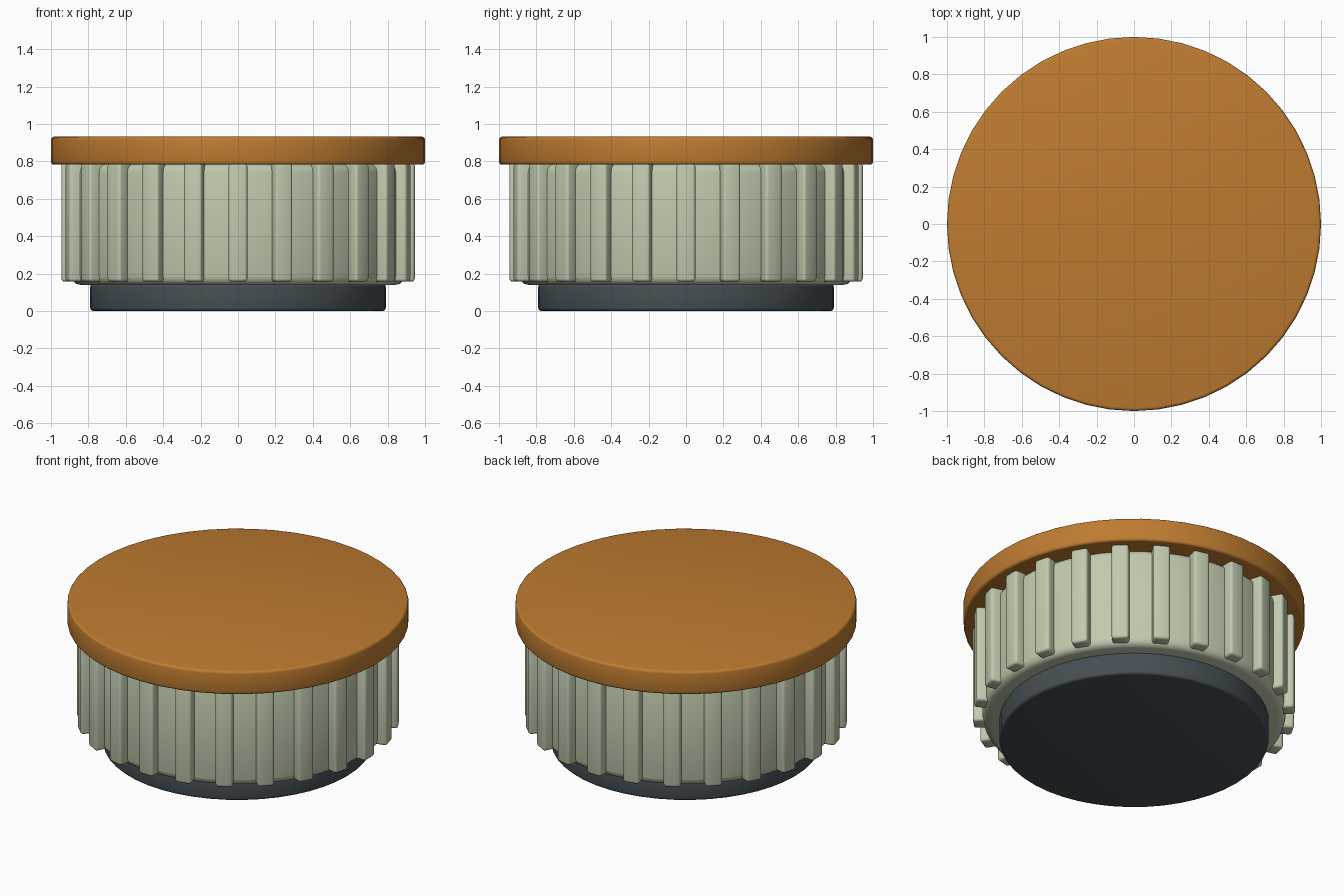
import bpy, math

if "Cube" in bpy.data.objects:
    bpy.data.objects.remove(bpy.data.objects["Cube"])


def material(name, rgb):
    m = bpy.data.materials.new(name)
    m.diffuse_color = (*rgb, 1)
    m.use_nodes = True
    m.node_tree.nodes["Principled BSDF"].inputs["Base Color"].default_value = m.diffuse_color
    return m


ORANGE = material("burnt_orange", (0.52, 0.20, 0.03))
GREEN = material("sage_green", (0.53, 0.59, 0.42))
DARK = material("dark_slate", (0.060, 0.078, 0.088))


def finish(ob, name, mat, bevel):
    """Name, colour, round the edges and smooth the surface."""
    ob.name = name
    ob.data.materials.append(mat)
    mod = ob.modifiers.new("rounded_edges", 'BEVEL')
    mod.width = bevel
    mod.segments = 3
    mod.limit_method = 'ANGLE'
    mod.angle_limit = math.radians(40)
    bpy.context.view_layer.objects.active = ob
    ob.select_set(True)
    bpy.ops.object.modifier_apply(modifier=mod.name)
    bpy.ops.object.shade_smooth_by_angle(angle=math.radians(40))
    ob.select_set(False)
    return ob


def disc(name, radius, z0, z1, mat, bevel):
    bpy.ops.mesh.primitive_cylinder_add(vertices=48, radius=radius, depth=z1 - z0,
                                        location=(0, 0, (z0 + z1) / 2))
    return finish(bpy.context.object, name, mat, bevel)


# Stacked round parts
disc("base", 0.79, 0.0, 0.145, DARK, 0.016)
disc("body", 0.89, 0.14, 0.787, GREEN, 0.045)
disc("cap", 1.0, 0.782, 0.932, ORANGE, 0.016)

# Grip ribs around the body, sharing one mesh
RIBS = 24
R_IN, R_OUT, Z0, Z1 = 0.845, 0.945, 0.157, 0.79
bpy.ops.mesh.primitive_cube_add(size=1)
first = bpy.context.object
for v in first.data.vertices:
    v.co = ((R_IN + R_OUT) / 2 + v.co.x * (R_OUT - R_IN),
            v.co.y * 0.10,
            (Z0 + Z1) / 2 + v.co.z * (Z1 - Z0))
finish(first, "grip_rib_01", GREEN, 0.016)
for i in range(1, RIBS):
    rib = bpy.data.objects.new(f"grip_rib_{i + 1:02d}", first.data)
    rib.rotation_euler.z = math.tau * i / RIBS
    bpy.context.collection.objects.link(rib)
